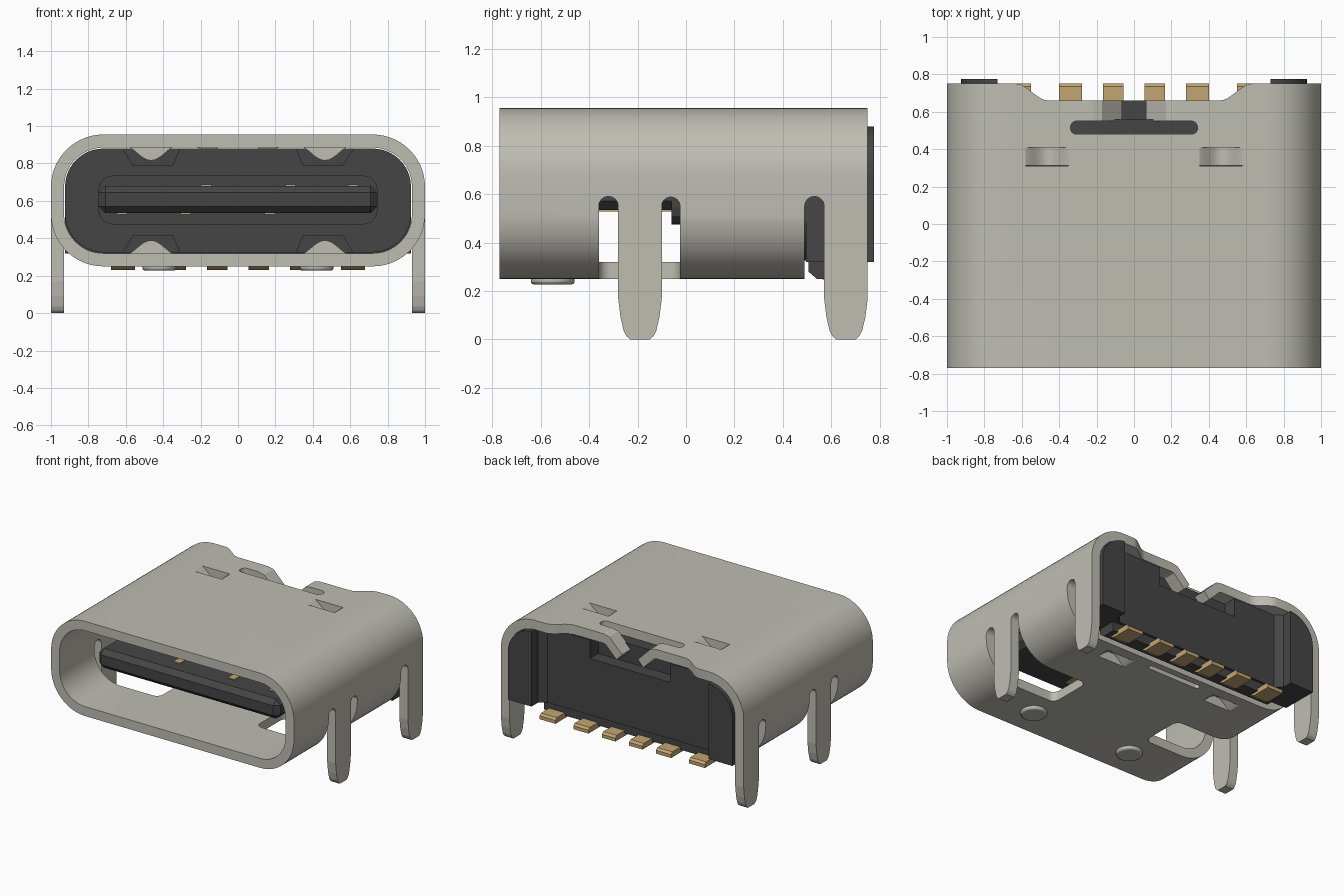
import bpy, bmesh, math

cube = bpy.data.objects.get("Cube")
if cube:
    bpy.data.objects.remove(cube, do_unlink=True)


def material(name, rgb):
    m = bpy.data.materials.new(name)
    m.use_nodes = True
    m.diffuse_color = (*rgb, 1)
    m.node_tree.nodes["Principled BSDF"].inputs["Base Color"].default_value = (*rgb, 1)
    return m


STEEL = material("satin steel", (0.52, 0.51, 0.45))
PLASTIC = material("black plastic", (0.06, 0.06, 0.06))
GOLD = material("gold contact", (0.54, 0.38, 0.17))


def rounded(a0, a1, b0, b1, low, high, steps=10):
    """Rectangle outline with separate radii for the lower and upper corners."""
    pts = []
    corners = [(a1, b0, -1, 1, low), (a1, b1, -1, -1, high),
               (a0, b1, 1, -1, high), (a0, b0, 1, 1, low)]
    for i, (a, b, sa, sb, r) in enumerate(corners):
        if r == 0:
            pts.append((a, b))
            continue
        for k in range(steps + 1):
            t = math.pi / 2 * (i - 1 + k / steps)
            pts.append((a + sa * r + r * math.cos(t), b + sb * r + r * math.sin(t)))
    return pts


def extrude(name, pts, axis, lo, hi, mat=None):
    """Prism from a 2D outline; the outline lies in the other two axes."""
    place = {"x": lambda p, d: (d, p[0], p[1]),
             "y": lambda p, d: (p[0], d, p[1]),
             "z": lambda p, d: (p[0], p[1], d)}[axis]
    bm = bmesh.new()
    rings = [[bm.verts.new(place(p, d)) for p in pts] for d in (lo, hi)]
    bm.faces.new(rings[0])
    bm.faces.new(rings[1])
    n = len(pts)
    for i in range(n):
        j = (i + 1) % n
        bm.faces.new((rings[0][i], rings[0][j], rings[1][j], rings[1][i]))
    bmesh.ops.recalc_face_normals(bm, faces=bm.faces)
    mesh = bpy.data.meshes.new(name)
    bm.to_mesh(mesh)
    bm.free()
    ob = bpy.data.objects.new(name, mesh)
    bpy.context.collection.objects.link(ob)
    if mat:
        mesh.materials.append(mat)
    return ob


def box(name, x, y, z, mat=None):
    return extrude(name, rounded(*x, *y, 0, 0), "z", *z, mat)


def select(ob):
    bpy.ops.object.select_all(action="DESELECT")
    ob.select_set(True)
    bpy.context.view_layer.objects.active = ob


def cut(ob, cutter):
    mod = ob.modifiers.new("cut", "BOOLEAN")
    mod.operation, mod.solver, mod.object = "DIFFERENCE", "EXACT", cutter
    select(ob)
    bpy.ops.object.modifier_apply(modifier=mod.name)
    bpy.data.objects.remove(cutter, do_unlink=True)


def bevel(ob, width, segments=1):
    mod = ob.modifiers.new("bevel", "BEVEL")
    mod.width, mod.segments = width, segments


def smooth(ob):
    select(ob)
    bpy.ops.object.shade_smooth_by_angle(angle=math.radians(30))


def mirror_pts(pts, s):
    return [(s * a, b) for a, b in pts]


# Steel shell: rounded tube
shell = extrude("shell", rounded(-1, 1, .25, .955, .28, .28, 14), "y", -.77, .75, STEEL)
cut(shell, extrude("cutter", rounded(-.93, .93, .32, .885, .21, .21, 14), "y", -1, 1))

# Side windows around the front legs, and the open lower rear
for s in (-1, 1):
    window = rounded(.4, 1.4, -.36, -.025, .05, .05)
    cut(shell, extrude("cutter", mirror_pts(window, s), "z", .1, .55))
cut(shell, box("cutter", (-1.2, 1.2), (.49, 1), (.1, .55)))
for y, r in ((-.32, .04), (-.0625, .0375), (.53, .04)):
    cut(shell, extrude("cutter", rounded(y - r, y + r, .5, .55 + r, 0, r * .99), "x", -1.2, 1.2))

# Top rear: shallow notch with S-shaped ends, centre gap and slot
curve = []
for k in range(9):
    t = k / 8
    curve.append((.63 - .17 * t, .75 - .09 * t * t * (3 - 2 * t)))
notch = [(.63, .9)] + curve + mirror_pts(curve[::-1], -1) + [(-.63, .9)]
cut(shell, extrude("cutter", notch, "z", .8, 1.1))
cut(shell, box("cutter", (-.22, .22), (.54, .8), (.8, 1.1)))
cut(shell, extrude("cutter", rounded(-.34, .34, .48, .55, .034, .034), "z", .8, 1.1))

# Lower rear slit and the openings for the four pressed springs
cut(shell, extrude("cutter", rounded(-.22, .22, .4, .44, .019, .019), "z", .1, .35))
for s in (-1, 1):
    for z in ((.1, .4), (.8, 1.1)):
        xs = sorted((s * .35, s * .58))
        cut(shell, box("cutter", xs, (.31, .41), z))
smooth(shell)

# Springs bowed into the shell, top and bottom
for s in (-1, 1):
    for face, outer, d in (("upper", .955, -1), ("lower", .25, 1)):
        arc = [(s * (.35 + .23 * k / 12), .07 * math.sin(math.pi * k / 12) ** 1.3)
               for k in range(13)]
        pts = [(x, outer + d * h) for x, h in arc]
        pts += [(x, outer + d * (h + .069)) for x, h in arc[::-1]]
        smooth(extrude(face + "_spring", pts, "y", .312, .408, STEEL))

# Bent retaining tabs in the rear gap
for s in (-1, 1):
    tab = [(.22, .955), (.22, .885), (.2, .88), (.11, .79), (.065, .84), (.17, .945)]
    extrude("retaining_tab", mirror_pts(tab, s), "y", .55, .66, STEEL)

# Four mounting legs with tapered, rounded feet
half = [(.09, .55), (.09, .17), (.08, .09), (.067, .035), (.057, .015), (.04, 0)]
for s in (-1, 1):
    for name, y in (("front_leg", -.19), ("rear_leg", .66)):
        pts = [(y + a, z) for a, z in half] + [(y - a, z) for a, z in half[::-1]]
        extrude(name, pts, "x", *sorted((s * .93, s)), STEEL)

# Round standoffs under the shell
for s in (-1, 1):
    bpy.ops.mesh.primitive_cylinder_add(vertices=32, radius=.09, depth=.04,
                                        location=(s * .42, -.55, .247))
    foot = bpy.context.object
    foot.name = "standoff"
    foot.data.materials.append(STEEL)
    bevel(foot, .012, 2)
    smooth(foot)

# Plastic insert inside the shell, relieved around the springs
insert = extrude("insert", rounded(-.925, .925, .325, .88, .205, .205), "y", .2, .5, PLASTIC)
for s in (-1, 1):
    for edge, floor in ((.95, .79), (.25, .415)):
        relief = [(.28, edge), (.35, floor), (.56, floor), (.66, edge)]
        cut(insert, extrude("cutter", mirror_pts(relief, s), "y", .1, .45))
smooth(insert)

# Rear housing with corner posts and a pocket under the tabs
housing = extrude("rear_housing", rounded(-.925, .925, .32, .88, 0, .205), "y",
                  .495, .775, PLASTIC)
cut(housing, extrude("cutter", [(-.68, .66), (.68, .66), (.73, .7), (.73, .9),
                                (-.73, .9), (-.73, .7)], "z", .1, 1))
cut(housing, box("cutter", (-.33, .33), (.56, .9), (.74, 1)))
smooth(housing)
rib = [(.505, .33), (.505, .28), (.54, .25), (.64, .25), (.64, .33)]
extrude("housing_rib", rib, "x", -.72, .72, PLASTIC)

# Tongue and its thicker root
tongue = box("tongue", (-.745, .745), (-.6, .25), (.535, .68), PLASTIC)
bevel(tongue, .036)
root = extrude("tongue_root", rounded(-.745, .745, .475, .735, .07, .07, 3), "y",
               -.06, .25, PLASTIC)

# Contacts on the tongue
for z, xs in ((.683, (-.17, .28, .615)), (.532, (-.62, -.28, .17))):
    for x in xs:
        box("contact", (x - .027, x + .027), (-.48, -.05), (z - .004, z + .004), GOLD)

# Solder pins at the rear
pin = [(.56, .27), (.735, .27), (.75, .255), (.75, .23), (.6, .23), (.56, .25)]
for s in (-1, 1):
    for x, w in ((.112, .055), (.34, .062), (.615, .065)):
        extrude("solder_pin", pin, "x", s * x - w, s * x + w, GOLD)
